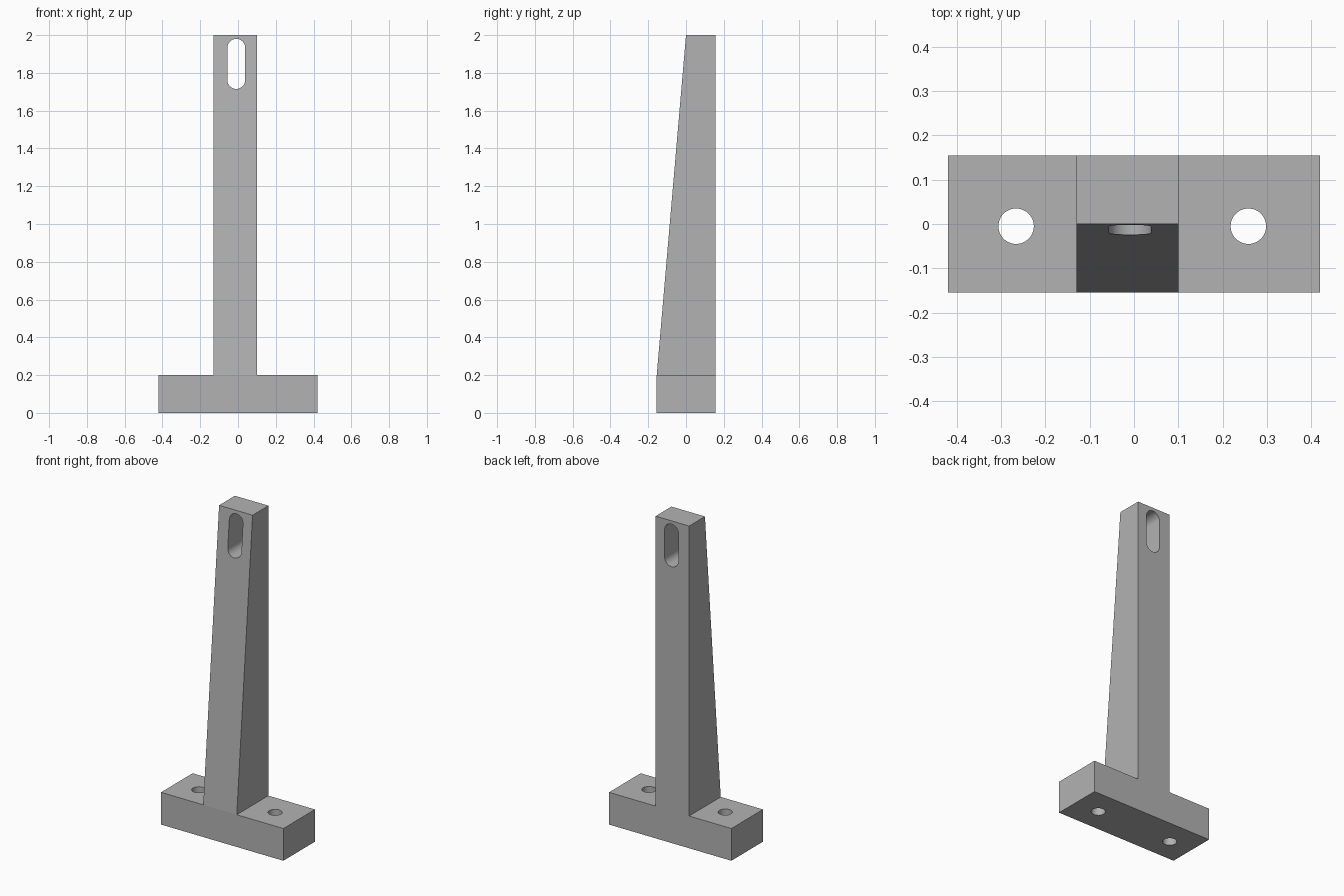
import bpy
import bmesh
from math import cos, sin, pi, radians
from mathutils import Vector

cube = bpy.data.objects.get("Cube")
if cube:
    bpy.data.objects.remove(cube, do_unlink=True)

grey = bpy.data.materials.new("plain grey")
grey.use_nodes = True
colour = (0.45, 0.45, 0.45, 1)
grey.diffuse_color = colour
grey.node_tree.nodes["Principled BSDF"].inputs["Base Color"].default_value = colour

DEPTH = 0.155      # half depth of the base
BASE_TOP = 0.2
COL_L, COL_R = -0.13, 0.10


def prism(name, outline, direction, adjust=None):
    """Extrude a closed outline along a direction into a solid."""
    bm = bmesh.new()
    front = bm.faces.new([bm.verts.new(p) for p in outline])
    ext = bmesh.ops.extrude_face_region(bm, geom=[front], use_keep_orig=True)
    moved = [g for g in ext["geom"] if isinstance(g, bmesh.types.BMVert)]
    bmesh.ops.translate(bm, verts=moved, vec=Vector(direction))
    if adjust:
        adjust(bm)
    bmesh.ops.recalc_face_normals(bm, faces=bm.faces)
    mesh = bpy.data.meshes.new(name)
    bm.to_mesh(mesh)
    bm.free()
    mesh.materials.append(grey)
    obj = bpy.data.objects.new(name, mesh)
    bpy.context.collection.objects.link(obj)
    return obj


def taper_front(bm):
    """Fold the front face at the foot of the post and lean it back."""
    corners = [v for v in bm.verts if v.co.y < 0 and abs(v.co.z - BASE_TOP) < 1e-4
               and COL_L - 0.01 < v.co.x < COL_R + 0.01]
    bmesh.ops.connect_verts(bm, verts=corners)
    for v in bm.verts:
        if v.co.y < 0 and v.co.z > 1.9:
            v.co.y = 0


# Base and tapered post as one solid
profile = [(-0.42, 0), (0.42, 0), (0.42, BASE_TOP), (COL_R, BASE_TOP),
           (COL_R, 2), (COL_L, 2), (COL_L, BASE_TOP), (-0.42, BASE_TOP)]
bracket = prism("base_and_post", [(x, -DEPTH, z) for x, z in profile],
                (0, 2 * DEPTH, 0), taper_front)

# Bolt holes through the base
cutters = []
N = 48
for side, x in (("right", -0.266), ("left", 0.258)):
    ring = [(x + 0.04 * cos(2 * pi * i / N), -0.005 + 0.04 * sin(2 * pi * i / N), -0.1)
            for i in range(N)]
    cutters.append(prism(side + "_bolt_hole", ring, (0, 0, 0.5)))

# Rounded slot near the top of the post
R = 0.047
slot = []
for start, zc in ((0, 1.98 - R), (pi, 1.715 + R)):
    slot += [(-0.009 + R * cos(start + pi * i / 24), -0.4, zc + R * sin(start + pi * i / 24))
             for i in range(25)]
cutters.append(prism("post_slot", slot, (0, 0.8, 0)))

# Cut the openings, then discard the cutters
bpy.context.view_layer.objects.active = bracket
bracket.select_set(True)
for cutter in cutters:
    cutter.hide_render = True
    mod = bracket.modifiers.new(cutter.name, "BOOLEAN")
    mod.operation = "DIFFERENCE"
    mod.solver = "EXACT"
    mod.object = cutter
    bpy.ops.object.modifier_apply(modifier=mod.name)
    bpy.data.objects.remove(cutter, do_unlink=True)

bpy.ops.object.shade_smooth_by_angle(angle=radians(20))
# Keep the shallow fold at the foot of the post crisp
for poly in bracket.data.polygons:
    if poly.area > 0.02:
        poly.use_smooth = False
